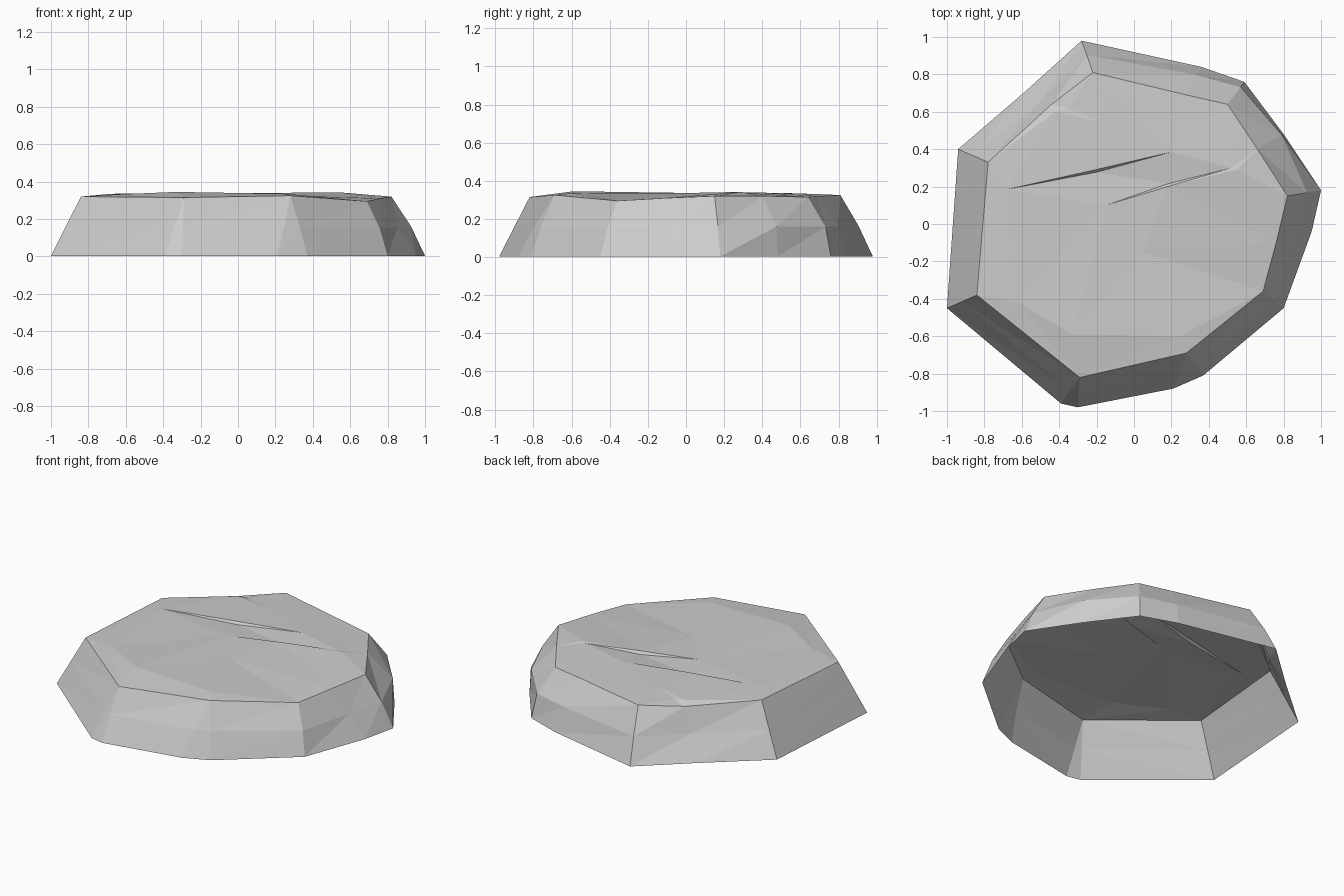
import bpy, bmesh
from mathutils import Vector
from mathutils.geometry import delaunay_2d_cdt

if "Cube" in bpy.data.objects:
    bpy.data.objects.remove(bpy.data.objects["Cube"])

# Rim stations, counter-clockwise: foot xy, top xyz, outward bulge at mid height
STATIONS = [
    ((-1.00, -.45), (-.84, -.38, .32), 0),
    ((-.39, -.96), (-.29, -.82, .315), 0),
    ((-.30, -.98), (-.29, -.82, .315), 0),
    ((.21, -.88), (.28, -.69, .325), .01),
    ((.37, -.81), (.28, -.69, .325), .01),
    ((.80, -.45), (.69, -.36, .295), .015),
    ((.95, -.04), (.76, -.10, .31), .0),
    ((1.00, .18), (.82, .15, .32), .015),
    ((.80, .48), (.66, .40, .32), .07),
    ((.59, .76), (.50, .64, .315), .04),
    ((.36, .84), (.28, .69, .32), .035),
    ((-.28, .98), (-.22, .81, .325), .01),
    ((-.58, .71), (-.44, .64, .31), -.02),
    ((-.94, .40), (-.78, .33, .325), 0),
]
# Interior points of the uneven top: high spots, back chip, two shallow cracks
INNER = [
    (-.33, -.59, .345), (.25, -.60, .335), (-.62, -.42, .333), (.55, .29, .342),
    (-.35, .62, .325), (-.20, .55, .335), (-.42, .60, .33), (-.15, .70, .33),
    (-.68, .185, .335), (-.22, .287, .34), (.20, .385, .338), (-.20, .277, .325),
    (-.15, .10, .335), (.18, .20, .34), (.52, .30, .338), (.18, .215, .322),
    (.05, -.15, .333),
]

bm = bmesh.new()
rings = [[], [], []]
for foot, top, bulge in STATIONS:
    b, t = Vector((*foot, .003)), Vector(top)
    m = b.lerp(t, .5) + Vector((*foot, 0)).normalized() * bulge
    for ring, co in zip(rings, (b, m, t)):
        ring.append(bm.verts.new(co))

# Sloping faceted walls, open underneath
n = len(STATIONS)
for lo, hi in zip(rings, rings[1:]):
    for i in range(n):
        j = (i + 1) % n
        bm.faces.new((lo[i], lo[j], hi[j]))
        bm.faces.new((lo[i], hi[j], hi[i]))

# Triangulated top surface
rim = list(dict.fromkeys(s[1] for s in STATIONS))
pts = rim + INNER
k = len(rim)
cracks = [(k + a, k + b) for a, b in ((8, 9), (9, 10), (8, 11), (11, 10),
                                      (12, 13), (13, 14), (12, 15), (15, 14))]
flat = [Vector(p[:2]) for p in pts]
out, _, tris, orig, _, _ = delaunay_2d_cdt(flat, cracks, [list(range(k))], 1, 1e-5)
top_verts = [bm.verts.new((v.x, v.y, pts[o[0]][2] if o else .33))
             for v, o in zip(out, orig)]
for tri in tris:
    bm.faces.new([top_verts[i] for i in tri])

bmesh.ops.remove_doubles(bm, verts=bm.verts, dist=.0005)
bmesh.ops.recalc_face_normals(bm, faces=bm.faces)
mesh = bpy.data.meshes.new("rock_slab")
bm.to_mesh(mesh)
bm.free()
bpy.context.collection.objects.link(bpy.data.objects.new("rock_slab", mesh))
